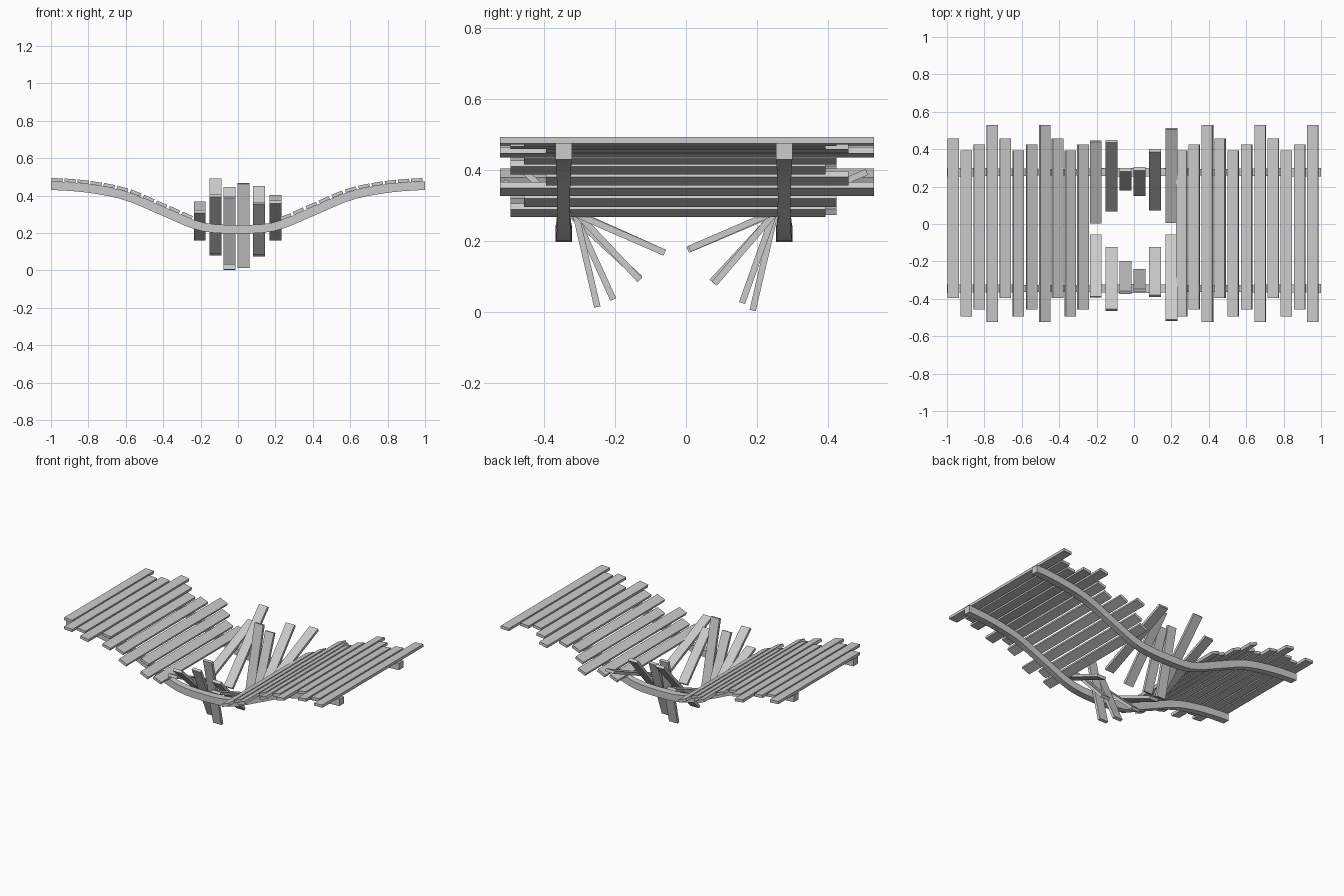
import bpy
import bmesh
from math import atan2
from mathutils import Matrix, Vector

cube = bpy.data.objects.get("Cube")
if cube:
    bpy.data.objects.remove(cube, do_unlink=True)

wood = bpy.data.materials.new("weathered grey wood")
wood.use_nodes = True
grey = (0.6, 0.6, 0.6, 1)
wood.diffuse_color = grey
wood.node_tree.nodes["Principled BSDF"].inputs["Base Color"].default_value = grey

# Sagging line of the rails, half span, mirrored in x
SAG = [0.22, 0.235, 0.315, 0.398, 0.438, 0.453]
STEP = 0.2
RAIL_H, RAIL_W = 0.046, 0.046
PLANK_W, PLANK_T = 0.06, 0.018


def sag(x):
    """Smooth height of the rail centre at x."""
    u = min(abs(x) / STEP, 4.9999)
    i = int(u)
    t = u - i
    p0, p1, p2, p3 = (SAG[min(abs(k), 5)] for k in range(i - 1, i + 3))
    return 0.5 * (2 * p1 + (p2 - p0) * t + (2 * p0 - 5 * p1 + 4 * p2 - p3) * t ** 2
                  + (3 * p1 - p0 - 3 * p2 + p3) * t ** 3)


def slope(x):
    return atan2(sag(x + 0.02) - sag(x - 0.02), 0.04)


def make_object(name, bm):
    bmesh.ops.recalc_face_normals(bm, faces=bm.faces)
    mesh = bpy.data.meshes.new(name)
    bm.to_mesh(mesh)
    bm.free()
    mesh.materials.append(wood)
    obj = bpy.data.objects.new(name, mesh)
    bpy.context.collection.objects.link(obj)
    return obj


def box(name, size, matrix):
    bm = bmesh.new()
    bmesh.ops.create_cube(bm, size=1, matrix=matrix @ Matrix.Diagonal((*size, 1)))
    return make_object(name, bm)


def rail(name, y):
    """Square beam swept along the sag, slimmer on the steep parts."""
    bm = bmesh.new()
    rings = []
    count = 32
    for i in range(count + 1):
        x = -1 + 2 * i / count
        a = 0 if i in (0, count) else slope(x)
        turn = Matrix.Rotation(-a, 3, 'Y')
        w = RAIL_W * (1 - 0.5 * abs(a))
        rings.append([bm.verts.new(Vector((x, y, sag(x))) + turn @ Vector((0, sy * w / 2, sz * RAIL_H / 2)))
                      for sy, sz in ((-1, -1), (1, -1), (1, 1), (-1, 1))])
    for a, b in zip(rings, rings[1:]):
        for k in range(4):
            bm.faces.new((a[k], a[(k + 1) % 4], b[(k + 1) % 4], b[k]))
    bm.faces.new(rings[0])
    bm.faces.new(rings[-1])
    obj = make_object(name, bm)
    for poly in obj.data.polygons:
        poly.use_smooth = len(poly.vertices) == 4 and abs(poly.normal.x) < 0.9
    bpy.ops.object.select_all(action='DESELECT')
    obj.select_set(True)
    bpy.context.view_layer.objects.active = obj
    bpy.ops.object.shade_smooth_by_angle(angle=0.6)


rail("front_rail", -0.345)
rail("back_rail", 0.277)

# Whole deck planks, with four repeating lengths
SPANS = [(-0.395, 0.458), (-0.495, 0.393), (-0.457, 0.425), (-0.525, 0.53)]


def deck(side, first, last, start):
    for i in range(11):
        x = first + (last - first) * i / 10
        y0, y1 = SPANS[(start + i) % 4]
        a = slope(x)
        lift = (RAIL_H + PLANK_T) / 2
        turn = Matrix.Rotation(-a, 4, 'Y')
        place = Matrix.Translation((x, (y0 + y1) / 2, sag(x))) @ turn @ Matrix.Translation((0, 0, lift))
        box(f"{side}_plank_{i + 1}", (PLANK_W, y1 - y0, PLANK_T), place)


deck("right", -0.968, -0.285, 0)
deck("left", 0.267, 0.957, 1)

# Snapped planks: x, then inner and outer (y, z) ends of each half
BROKEN = [
    (-0.205, (-0.06, 0.167), (-0.39, 0.315), (0.005, 0.175), (0.443, 0.36)),
    (-0.12, (-0.13, 0.095), (-0.46, 0.4), (0.073, 0.085), (0.443, 0.485)),
    (-0.045, (-0.205, 0.035), (-0.367, 0.39), (0.188, 0.004), (0.29, 0.445)),
    (0.03, (-0.25, 0.014), (-0.355, 0.465), (0.158, 0.025), (0.295, 0.41)),
    (0.112, (-0.13, 0.09), (-0.385, 0.36), (0.08, 0.08), (0.393, 0.445)),
    (0.2, (-0.06, 0.167), (-0.515, 0.365), (0.01, 0.178), (0.51, 0.395)),
]
for n, (x, *ends) in enumerate(BROKEN, 1):
    for side, inner, outer in (("front", *ends[:2]), ("back", *ends[2:])):
        a, b = Vector((x, *inner)), Vector((x, *outer))
        d = b - a
        place = Matrix.Translation((a + b) / 2) @ Matrix.Rotation(atan2(d.z, d.y), 4, 'X')
        box(f"{side}_broken_plank_{n}", (0.063, d.length, PLANK_T), place)
